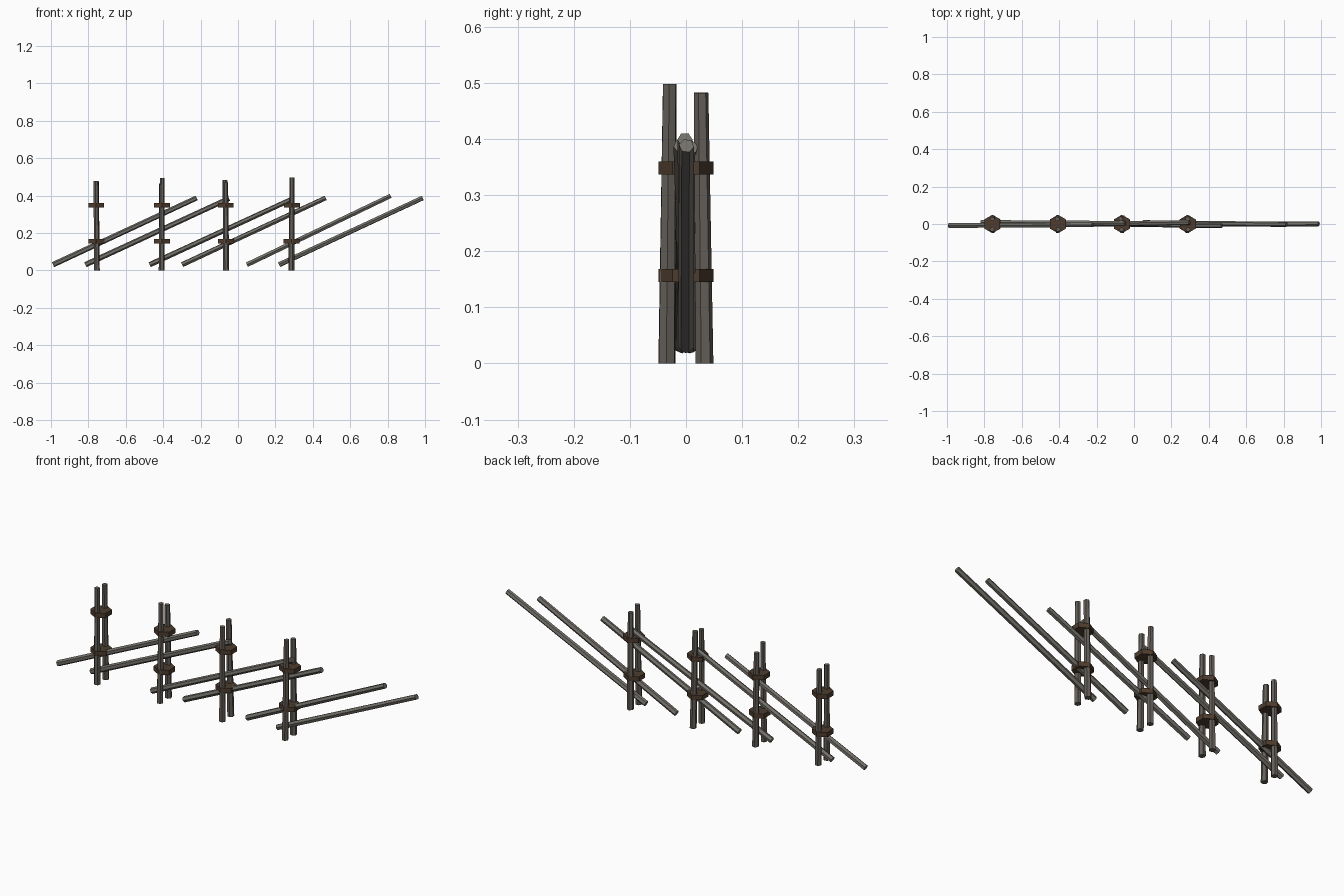
import bpy, bmesh, math
from mathutils import Vector

if "Cube" in bpy.data.objects:
    bpy.data.objects.remove(bpy.data.objects["Cube"])


def material(name, rgb):
    m = bpy.data.materials.new(name)
    m.diffuse_color = (*rgb, 1)
    m.use_nodes = True
    m.node_tree.nodes["Principled BSDF"].inputs["Base Color"].default_value = m.diffuse_color
    return m


post_mat = material("weathered_wood", (0.13, 0.115, 0.10))
rail_mat = material("grey_wood", (0.17, 0.16, 0.14))
tie_mat = material("brown_binding", (0.075, 0.045, 0.027))


def hex_prism(name, a, b, r1, r2, mat, spin=0.0, level=False):
    """Six-sided tapered pole from a to b; level keeps both ends horizontal."""
    a, b = Vector(a), Vector(b)
    axis = Vector((0, 0, 1)) if level else (b - a).normalized()
    side = Vector((0, 1, 0))
    side = (side - axis * side.dot(axis)).normalized()
    other = side.cross(axis)
    bm = bmesh.new()
    rings = []
    for c, r in ((a, r1), (b, r2)):
        ring = []
        for i in range(6):
            t = spin + i * math.pi / 3
            ring.append(bm.verts.new(c + (side * math.cos(t) + other * math.sin(t)) * r))
        rings.append(ring)
    for i in range(6):
        j = (i + 1) % 6
        bm.faces.new((rings[0][i], rings[0][j], rings[1][j], rings[1][i]))
    bm.faces.new(rings[0])
    bm.faces.new(rings[1])
    bmesh.ops.recalc_face_normals(bm, faces=bm.faces)
    me = bpy.data.meshes.new(name)
    bm.to_mesh(me)
    bm.free()
    me.materials.append(mat)
    ob = bpy.data.objects.new(name, me)
    bpy.context.collection.objects.link(ob)
    return ob


# Paired posts: foot x, front top x, front height, back top x, back height
posts = [(-0.755, -0.759, 0.478, -0.757, 0.475),
         (-0.408, -0.405, 0.495, -0.410, 0.466),
         (-0.063, -0.066, 0.470, -0.070, 0.483),
         (0.285, 0.289, 0.498, 0.287, 0.482)]
for n, (x, fx, fh, bx, bh) in enumerate(posts, 1):
    hex_prism(f"front_post_{n}", (x, -0.034, 0), (fx, -0.029, fh), 0.016, 0.013, post_mat, 0.2 + n * 0.1, True)
    hex_prism(f"back_post_{n}", (x, 0.033, 0), (bx, 0.027, bh), 0.016, 0.013, post_mat, 0.5 + n * 0.1, True)
    # Hexagonal bindings around each pair
    for label, z in (("lower", 0.157), ("upper", 0.348)):
        cx = x + (fx - x) * z / fh
        hex_prism(f"{label}_binding_{n}", (cx, 0, z - 0.0115), (cx, 0, z + 0.0115), 0.049, 0.049, tie_mat)

# Slanted rails: start x, start y, end y, end z
rails = [(-0.989, -0.008, -0.004, 0.388),
         (-0.816, 0.008, 0.004, 0.385),
         (-0.472, -0.005, 0.008, 0.385),
         (-0.299, 0.004, -0.009, 0.388),
         (0.048, 0.006, -0.002, 0.399),
         (0.220, 0.000, 0.001, 0.388)]
for n, (x, y0, y1, z1) in enumerate(rails, 1):
    hex_prism(f"slanted_rail_{n}", (x, y0, 0.031), (x + 0.768, y1, z1), 0.0145, 0.0135, rail_mat, 0.3 + n * 0.15)
